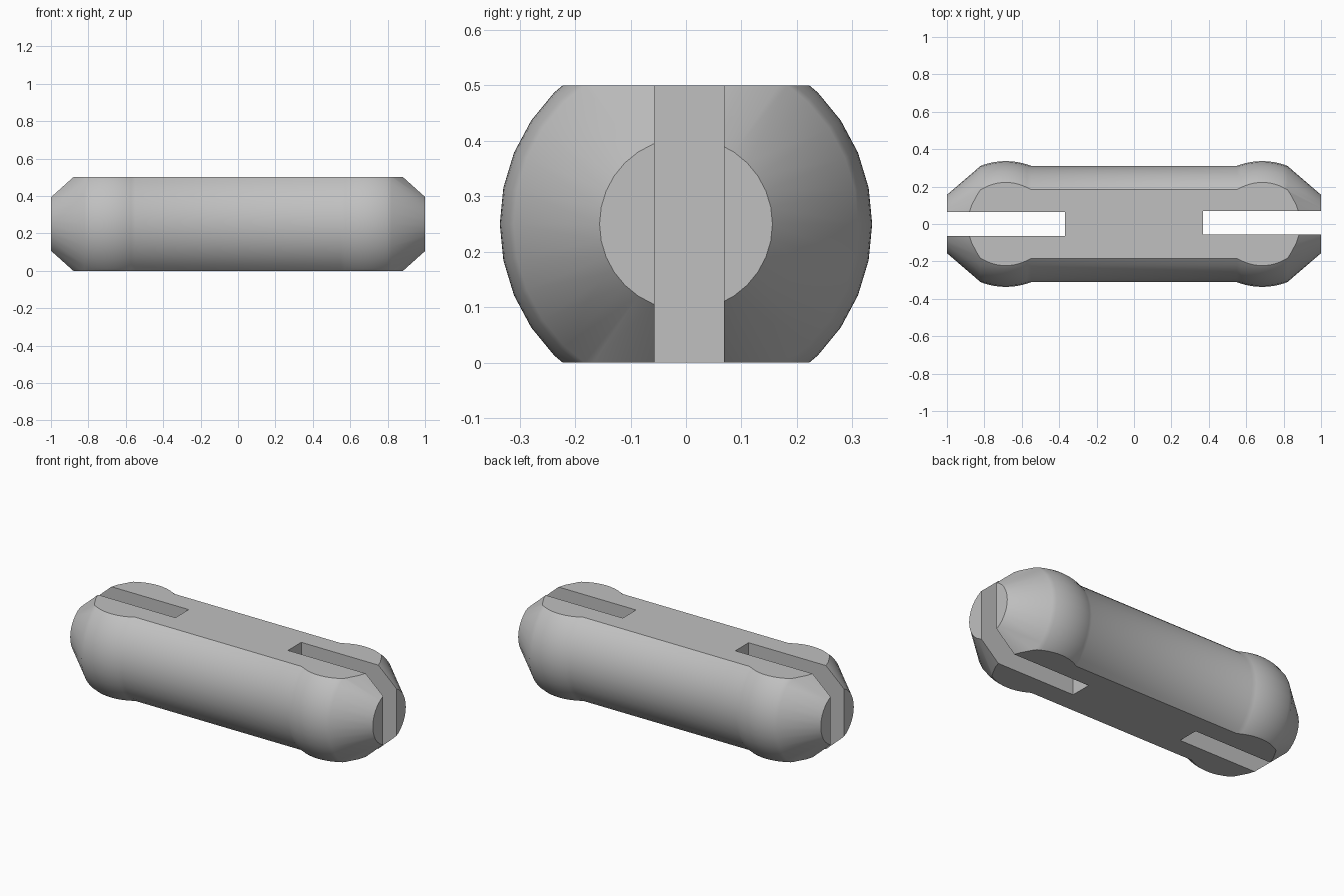
import bpy, bmesh, math
from mathutils import Vector, Matrix

if "Cube" in bpy.data.objects:
    bpy.data.objects.remove(bpy.data.objects["Cube"])

SEGMENTS = 32
MID_Z = 0.25
BODY_R, BULGE_R, TIP_R = 0.311, 0.336, 0.156
BULGE_X, BULGE_HALF = 0.685, 0.135

grey = bpy.data.materials.new("plain grey")
grey.use_nodes = True
grey.diffuse_color = (0.53, 0.53, 0.53, 1)
grey.node_tree.nodes["Principled BSDF"].inputs["Base Color"].default_value = grey.diffuse_color


def half_profile():
    """Radius along the axis from the middle of the pin to its tip."""
    rise = BULGE_R - BODY_R
    arc_r = (BULGE_HALF ** 2 + rise ** 2) / (2 * rise)
    points = []
    for i in range(13):
        d = BULGE_HALF * (i / 6 - 1)
        points.append((BULGE_X + d, BULGE_R - arc_r + math.sqrt(arc_r ** 2 - d ** 2)))
    return points + [(1.0, TIP_R)]


def make_object(name, bm):
    bmesh.ops.recalc_face_normals(bm, faces=bm.faces)
    mesh = bpy.data.meshes.new(name)
    bm.to_mesh(mesh)
    bm.free()
    mesh.materials.append(grey)
    obj = bpy.data.objects.new(name, mesh)
    bpy.context.collection.objects.link(obj)
    return obj


# Turned pin body: rings along x, bridged and capped
half = half_profile()
profile = [(-x, r) for x, r in reversed(half)] + half
bm = bmesh.new()
rings = []
for x, r in profile:
    angles = [math.tau * i / SEGMENTS for i in range(SEGMENTS)]
    rings.append([bm.verts.new((x, r * math.cos(a), MID_Z + r * math.sin(a))) for a in angles])
for a, b in zip(rings, rings[1:]):
    for i in range(SEGMENTS):
        j = (i + 1) % SEGMENTS
        bm.faces.new((a[i], a[j], b[j], b[i]))
bm.faces.new(rings[0])
bm.faces.new(rings[-1])

# Flats on the top and bottom
for z, side in ((0.0, -1), (2 * MID_Z, 1)):
    geom = bm.verts[:] + bm.edges[:] + bm.faces[:]
    cut = bmesh.ops.bisect_plane(bm, geom=geom, plane_co=(0, 0, z),
                                 plane_no=(0, 0, side), clear_outer=True)
    edges = [e for e in cut["geom_cut"] if isinstance(e, bmesh.types.BMEdge)]
    bmesh.ops.contextual_create(bm, geom=edges)
pin = make_object("slotted_pin", bm)

# Slots sawn into both ends
bpy.context.view_layer.objects.active = pin
pin.select_set(True)
for name, side, y in (("left_slot", 1, 0.006), ("right_slot", -1, 0.0)):
    bm = bmesh.new()
    place = Matrix.Translation(Vector((side * 0.77, y, MID_Z))) @ Matrix.Diagonal((0.8, 0.126, 1, 1))
    bmesh.ops.create_cube(bm, size=1, matrix=place)
    cutter = make_object(name + "_cutter", bm)
    cutter.hide_render = True
    mod = pin.modifiers.new(name, "BOOLEAN")
    mod.operation, mod.solver, mod.object = "DIFFERENCE", "EXACT", cutter
    bpy.ops.object.modifier_apply(modifier=mod.name)
    bpy.data.objects.remove(cutter)

bpy.ops.object.shade_smooth_by_angle(angle=math.radians(30))
